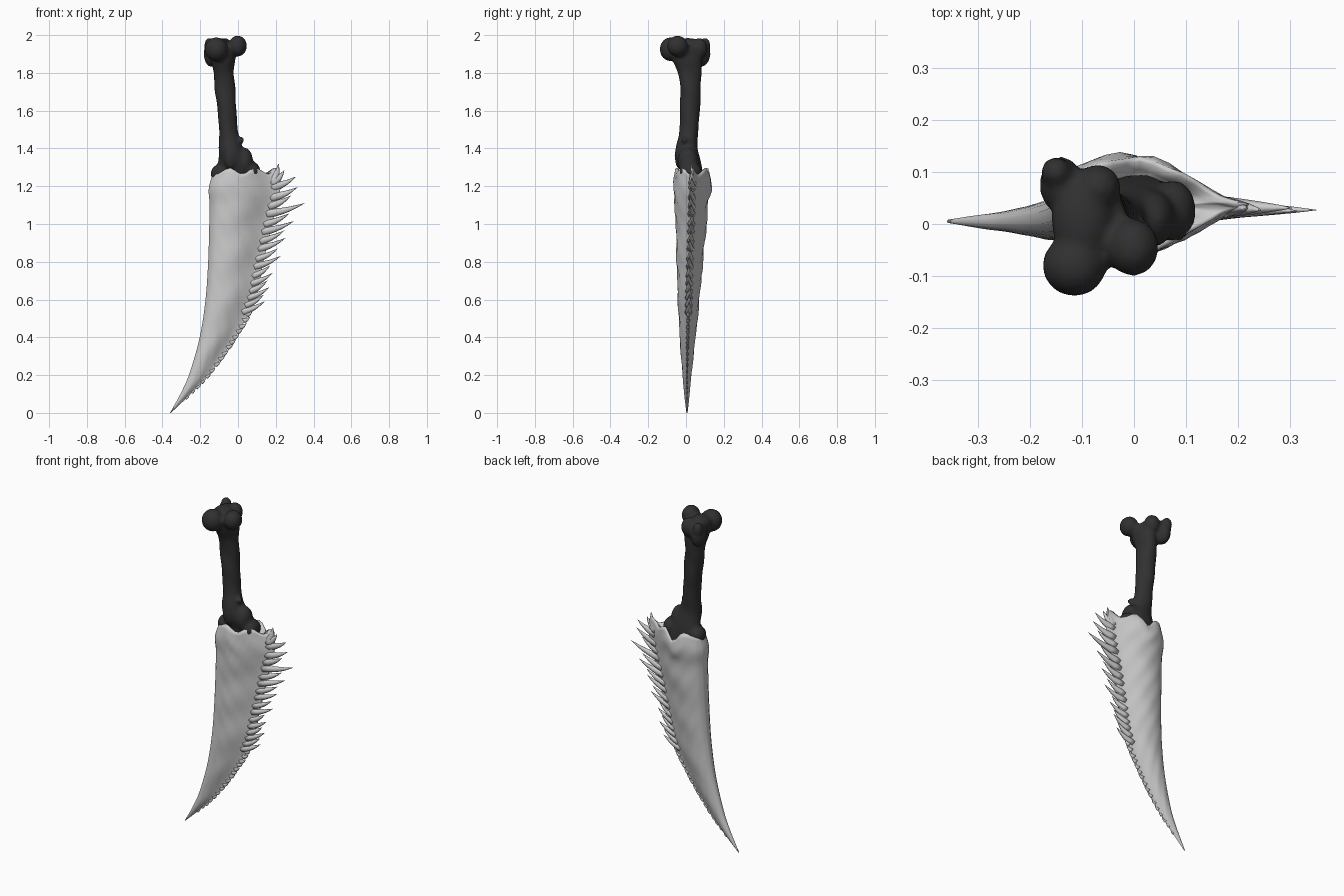
import bpy, bmesh, math, random
from mathutils import Vector, Matrix

random.seed(4)
if "Cube" in bpy.data.objects:
    bpy.data.objects.remove(bpy.data.objects["Cube"])


def material(name, value):
    m = bpy.data.materials.new(name)
    m.use_nodes = True
    col = (value, value, value, 1)
    m.diffuse_color = col
    m.node_tree.nodes["Principled BSDF"].inputs["Base Color"].default_value = col
    return m


def finish(bm, name, mat):
    bmesh.ops.recalc_face_normals(bm, faces=bm.faces)
    me = bpy.data.meshes.new(name)
    bm.to_mesh(me)
    bm.free()
    me.materials.append(mat)
    for p in me.polygons:
        p.use_smooth = True
    ob = bpy.data.objects.new(name, me)
    bpy.context.collection.objects.link(ob)
    return ob


def loft(bm, rings):
    rows = [[bm.verts.new(p) for p in ring] for ring in rings]
    n = len(rows[0])
    for a, b in zip(rows, rows[1:]):
        for i in range(n):
            j = (i + 1) % n
            bm.faces.new((a[i], a[j], b[j], b[i]))
    bm.faces.new(rows[0])
    bm.faces.new(rows[-1])


def sample(table, t):
    """Smoothly interpolate rows of (key, values...) at t."""
    k = 0
    while k < len(table) - 2 and t > table[k + 1][0]:
        k += 1
    a, b = table[k], table[k + 1]
    prev, nxt = table[max(k - 1, 0)], table[min(k + 2, len(table) - 1)]
    h = b[0] - a[0]
    s = min(max((t - a[0]) / h, 0), 1)
    out = []
    for i in range(1, len(a)):
        ma = (b[i] - prev[i]) / (b[0] - prev[0]) * h
        mb = (nxt[i] - a[i]) / (nxt[0] - a[0]) * h
        out.append((2*s**3 - 3*s*s + 1) * a[i] + (s**3 - 2*s*s + s) * ma
                   + (3*s*s - 2*s**3) * b[i] + (s**3 - s*s) * mb)
    return out


ivory = material("pale bone", 0.6)
black = material("charred bone", 0.03)

# Blade outline: height, spine x, edge x, centre y, half thickness
BLADE = [(0, -.36, -.355, .005, .003), (.1, -.305, -.25, .005, .014),
         (.2, -.26, -.155, .005, .023), (.4, -.203, -.015, .009, .041),
         (.6, -.172, .09, .014, .056), (.8, -.158, .135, .02, .068),
         (1, -.152, .18, .027, .08), (1.1, -.15, .205, .029, .086),
         (1.2, -.155, .225, .032, .099), (1.29, -.135, .215, .036, .09)]
# Cross-section from spine to edge: fraction, width
SECTION = [(0, .22), (.04, .55), (.12, .8), (.28, 1), (.45, .98),
           (.6, .78), (.75, .45), (.88, .18), (1, .05)]


def blade_ring(z, scale=1.0, drop=0.0):
    x0, x1, yc, half = sample(BLADE, z)
    us = [i / 18 for i in range(19)]
    ring = []
    for side, seq in ((-1, us), (1, us[::-1])):
        for u in seq:
            u = u * u * (3 - 2 * u)
            w = sample(SECTION, u)[0] * half
            # shallow worn dents towards the cutting edge
            dent = math.sin(z * 37 + u * 9 + side) * math.sin(u * 13 + z * 11)
            w *= 1 + .09 * dent * min(1, u * 2)
            rim = max(0, (z - 1.12) / .17)
            dz = rim * (.016 * math.sin(u * 15 - 1.6 + side * .5) - .012)
            if side > 0:
                dz -= rim * .03 * math.exp(-((u - .4) / .1) ** 2)
            xm = (x0 + x1) / 2 - .03
            x = x0 + (x1 - x0) * u
            ring.append((xm + (x - xm) * scale, yc + side * w * scale, z + dz - drop))
    return ring


bm = bmesh.new()
rings = [blade_ring(1.29 * i / 64) for i in range(65)]
rings += [blade_ring(1.29, .9, -.004), blade_ring(1.29, .74, .03), blade_ring(1.29, .45, .06)]
loft(bm, rings)
finish(bm, "blade", ivory)

# Ragged teeth along the edge: flattened, upward-curving spikes
bm = bmesh.new()


def tooth(root, tip, width, thick):
    root, tip = Vector(root), Vector(tip)
    axis = tip - root
    up = Vector((-axis.z, 0, axis.x)).normalized()
    rings = []
    for k in range(6):
        s = k / 5
        c = root + axis * s - up * width * .35 * math.sin(s * math.pi)
        r = (1 - s) ** .85 + .02
        rings.append([c + up * width * r * math.cos(a) + Vector((0, thick * r * math.sin(a), 0))
                      for a in (i * math.tau / 8 for i in range(8))])
    loft(bm, rings)


BIG = [(1.32, .215), (1.285, .245), (1.25, .305), (1.195, .315), (1.15, .28), (1.11, .352),
       (1.055, .27), (1.015, .295), (.965, .245), (.925, .25), (.87, .21), (.83, .225),
       (.78, .17), (.74, .182), (.70, .155), (.665, .165), (.625, .135), (.59, .14)]
for z, x in BIG:
    zr = min(z - .035, 1.235)
    edge, yc = sample(BLADE, zr)[1:3]
    wide = .022 + .012 * max(0, z - .8)
    tooth((edge - .05, yc, zr - .02), (x, yc + random.uniform(-.008, .008), z), wide, .02)
z = .555
while z > .06:
    edge, yc = sample(BLADE, z)[1:3]
    size = .01 + .03 * z
    tooth((edge - .015, yc, z - .008), (edge + size * random.uniform(.5, 1), yc, z + .012),
          .009 + .014 * z, .003 + .014 * z)
    z -= random.uniform(.024, .036)
finish(bm, "edge_teeth", ivory)

# Bone handle: shaft plus knuckles, fused by remeshing
SHAFT = [(1.2, .0, .035, .10, .06), (1.28, -.012, .03, .098, .06), (1.34, -.022, .015, .082, .062),
         (1.4, -.038, .005, .064, .06), (1.48, -.05, .015, .052, .05), (1.6, -.06, .02, .05, .054),
         (1.7, -.068, .022, .055, .054), (1.8, -.075, .018, .054, .062),
         (1.87, -.077, .005, .064, .08), (1.94, -.08, .0, .07, .08)]
bm = bmesh.new()
rings = []
for i in range(38):
    z = 1.2 + .02 * i
    x, y, rx, ry = sample(SHAFT, z)
    ring = []
    for k in range(24):
        a = k * math.tau / 24
        r = 1 + .04 * math.sin(3 * a + z * 9) + .025 * math.sin(z * 41 + 2 * a)
        ring.append((x + rx * r * math.cos(a), y + ry * r * math.sin(a), z))
    rings.append(ring)
loft(bm, rings)
# Knuckles: centre, radii
KNOBS = [((-.115, -.08, 1.925), (.062, .06, .064)), ((-.002, -.045, 1.942), (.05, .056, .056)),
         ((-.14, .075, 1.9), (.042, .055, .07)), ((-.07, .07, 1.93), (.045, .045, .055)),
         ((-.1, .01, 1.935), (.06, .09, .05)), ((.075, .025, 1.275), (.045, .06, .055)),
         ((.035, .01, 1.33), (.045, .055, .075)), ((-.1, .03, 1.265), (.045, .055, .05)),
         ((.02, -.01, 1.445), (.014, .016, .018)), ((-.15, .1, 1.945), (.03, .03, .042)),
         ((-.04, -.035, 1.36), (.035, .025, .07))]
for c, r in KNOBS:
    bmesh.ops.create_uvsphere(bm, u_segments=20, v_segments=12, radius=1,
                              matrix=Matrix.Translation(c) @ Matrix.Diagonal((*r, 1)))
handle = finish(bm, "bone_handle", black)
fuse = handle.modifiers.new("fuse", 'REMESH')
fuse.mode = 'VOXEL'
fuse.voxel_size = .01
fuse.use_smooth_shade = True
soft = handle.modifiers.new("soften", 'SMOOTH')
soft.factor = .5
soft.iterations = 5
